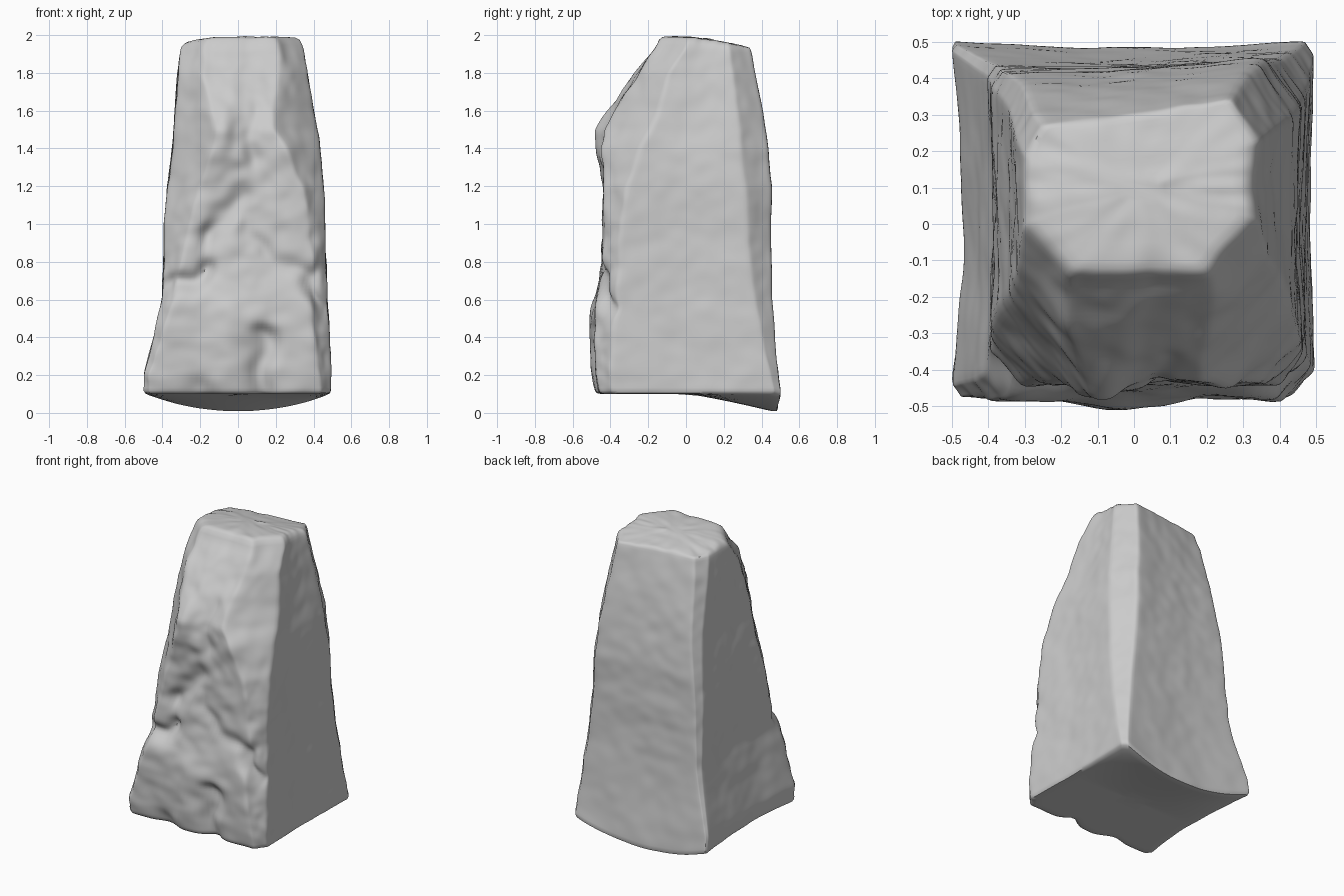
import bpy, bmesh, math
from mathutils import Vector, noise

cube = bpy.data.objects.get("Cube")
if cube:
    bpy.data.objects.remove(cube)

# Stone outline by height:
# z, left x, right x, front y, back y, front left cut, front right cut
PROFILE = [
    (.10, -.50, .495, -.46, .505, .03, .06), (.20, -.50, .495, -.475, .495, .03, .07),
    (.40, -.45, .485, -.485, .475, .05, .09), (.60, -.405, .475, -.48, .46, .07, .10),
    (.80, -.395, .47, -.445, .455, .11, .08), (1.0, -.39, .46, -.44, .455, .15, .09),
    (1.2, -.375, .455, -.44, .455, .19, .12), (1.4, -.345, .44, -.455, .435, .23, .19),
    (1.5, -.34, .42, -.45, .425, .24, .24), (1.6, -.335, .405, -.40, .41, .21, .23),
    (1.8, -.32, .37, -.27, .37, .15, .16), (1.94, -.30, .345, -.15, .34, .13, .14)]

# Cracks and hollows in the front: x0, z0, x1, z1, width, depth
CRACKS = [
    (-.44, .63, -.18, .75, .04, .06), (-.18, .76, -.17, .95, .04, .025),
    (-.17, .95, .03, 1.15, .05, .04), (.05, 1.05, .13, .85, .04, .02),
    (.17, .85, .34, .74, .04, .02), (.36, .73, .45, .56, .05, .06),
    (.12, .05, .14, .42, .05, .06), (-.2, .05, -.2, .13, .06, .04),
    (.04, 1.35, .05, 1.58, .06, .04), (.12, 1.3, .2, 1.75, .1, .02),
    (-.08, .1, -.04, .5, .1, -.025), (-.08, 1.4, -.07, 1.5, .1, -.03)]

ROWS, SIDE, CUT = 110, 32, 14
TOP, FOOT = 1.94, .10


def section(z):
    for a, b in zip(PROFILE, PROFILE[1:]):
        if z <= b[0] + 1e-6:
            t = (z - a[0]) / (b[0] - a[0])
            return [p + (q - p) * t for p, q in zip(a, b)]


def outline(z):
    """Rectangle with cut corners and hollowed sides, sampled along each edge."""
    _, l, r, f, b, cl, cr = section(z)
    h = (z - FOOT) / (TOP - FOOT)
    kl = .015 + .07 * h
    kr = .03 + .09 * math.sin(math.pi * min(.75, h * .75))
    skew = .07 * h
    pts = [(l + cl * .9, f), (r - cr * .95, f), (r, f + cr * 1.1), (r, b - kr * 1.2),
           (r - kr * .85, b), (l + kl * .6, b - skew), (l, b - skew - kl), (l, f + cl * 1.1)]
    # Inward bow of the right, back and left sides
    bows = {2: (-.012, 0), 4: (0, -.02 * (1 - h)), 6: (.035 * (1 - h) ** 3, 0)}
    ring = []
    for i, p in enumerate(pts):
        q = pts[(i + 1) % len(pts)]
        n = CUT if i % 2 else SIDE
        bx, by = bows.get(i, (0, 0))
        for j in range(n):
            t = j / n
            s = math.sin(math.pi * t)
            ring.append((p[0] + (q[0] - p[0]) * t + bx * s,
                         p[1] + (q[1] - p[1]) * t + by * s))
    return ring, f


def crack_depth(x, z):
    # Wander the crack lines so that they look broken
    wander = Vector((noise.noise(Vector((x * 7, z * 7, 1))),
                     noise.noise(Vector((x * 7, z * 7, 8)))))
    p = Vector((x, z)) + wander * .05
    total = 0
    for x0, z0, x1, z1, w, d in CRACKS:
        a, v = Vector((x0, z0)), Vector((x1 - x0, z1 - z0))
        t = max(0, min(1, (p - a).dot(v) / v.length_squared))
        total += d * math.exp(-((p - a - v * t).length / w) ** 2)
    return total


def foot_drop(x, y):
    """The underside sags towards the middle of the back."""
    return .1 * max(0, y / .49) ** 1.2 * max(0, 1 - (x / .49) ** 2)


def top_height(x, y):
    return 1.99 - .055 * max(0, y / .33) ** 1.5 - .035 * max(0, -x / .3) ** 3 \
        + .01 * noise.noise(Vector((x * 14, y * 22, 3)))


def weather(x, y, z, f):
    """Chip the front deeply and the other faces lightly."""
    front = max(0, min(1, 1 - (y - f) / .25))
    p = Vector((x, y, z))
    rough = noise.noise(p * 5) * .008 + noise.noise(p * 14) * .005
    rough += front * (noise.noise(p * 9) * .012 + noise.noise(p * 20) * .006)
    p += Vector((x, y, 0)).normalized() * rough
    p.y += front * crack_depth(x, z)
    return p


bm = bmesh.new()
rings = []
for i in range(ROWS + 1):
    z = FOOT + (TOP - FOOT) * i / ROWS
    pts, f = outline(z)
    fade = max(0, 1 - (z - FOOT) / .5)
    ring = []
    for x, y in pts:
        p = weather(x, y, z, f)
        p.z -= foot_drop(x, y) * fade
        ring.append(bm.verts.new(p))
    rings.append(ring)


def cap_ring(base, centre, s, height):
    ring = []
    for v in base:
        x, y = (centre[k] + (v.co[k] - centre[k]) * s for k in (0, 1))
        ring.append(bm.verts.new((x, y, height(x, y))))
    return ring


# Rounded top and sagging underside
rim, foot = rings[-1], rings[0]
for s in (.95, .88, .8, .7, .6, .5, .4, .3, .2, .1):
    rings.append(cap_ring(rim, (.02, .1), s, top_height))
    rings.insert(0, cap_ring(foot, (0, 0), s, lambda x, y: FOOT - foot_drop(x, y)))

for a, b in zip(rings, rings[1:]):
    n = len(a)
    for j in range(n):
        bm.faces.new((a[j], a[(j + 1) % n], b[(j + 1) % n], b[j]))
bm.faces.new(rings[-1])
bm.faces.new(rings[0][::-1])

# Soften the corners like worn stone
for _ in range(3):
    bmesh.ops.smooth_vert(bm, verts=bm.verts, factor=.5,
                          use_axis_x=True, use_axis_y=True, use_axis_z=True)
bmesh.ops.recalc_face_normals(bm, faces=bm.faces)

mesh = bpy.data.meshes.new("standing_stone")
bm.to_mesh(mesh)
bm.free()
stone = bpy.data.objects.new("standing_stone", mesh)
bpy.context.collection.objects.link(stone)

grey = bpy.data.materials.new("stone_grey")
grey.use_nodes = True
colour = (.6, .6, .6, 1)
grey.diffuse_color = colour
grey.node_tree.nodes["Principled BSDF"].inputs["Base Color"].default_value = colour
mesh.materials.append(grey)

bpy.ops.object.select_all(action='DESELECT')
stone.select_set(True)
bpy.context.view_layer.objects.active = stone
bpy.ops.object.shade_smooth_by_angle(angle=math.radians(50))
